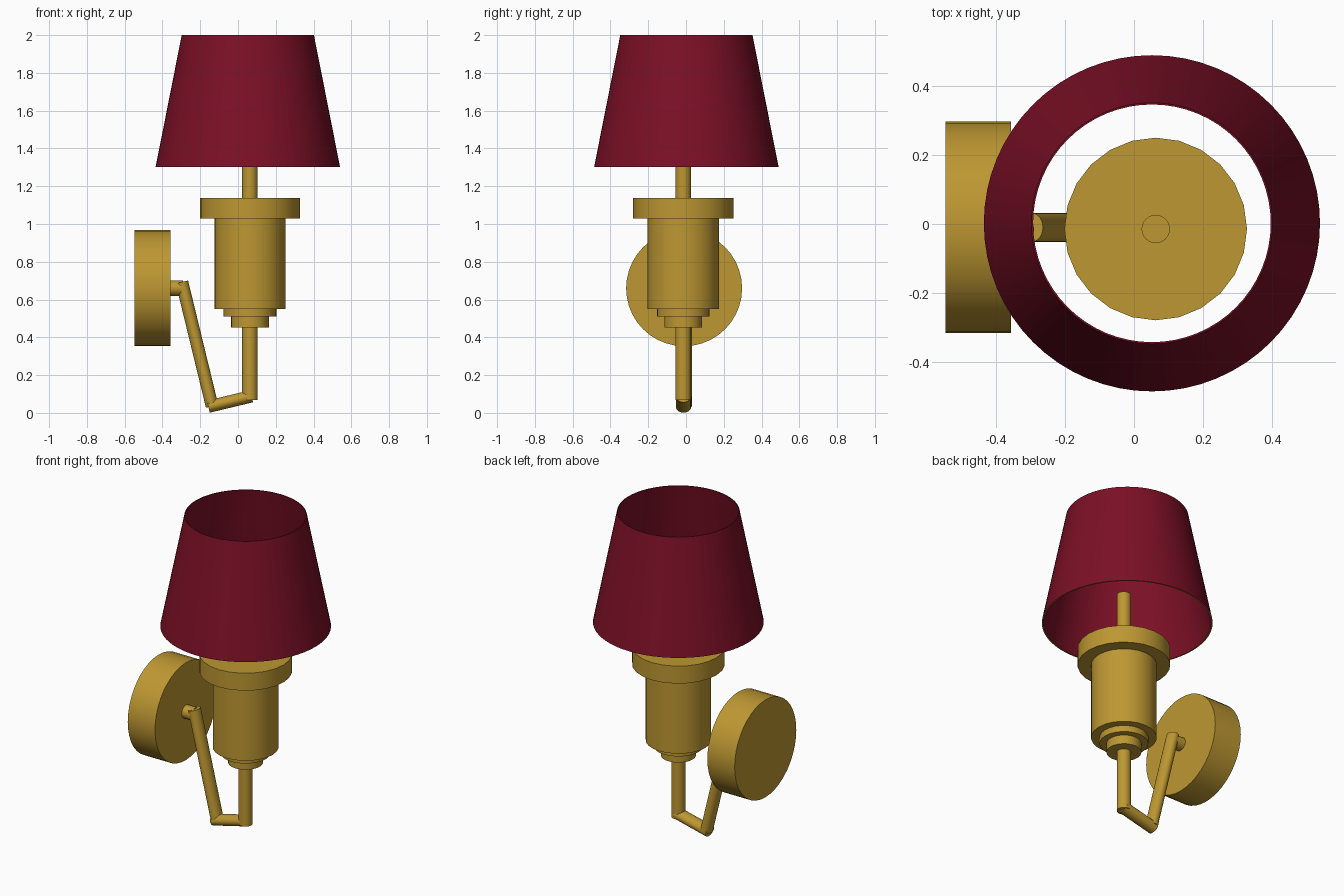
import bpy
import bmesh
import math
from mathutils import Vector

if "Cube" in bpy.data.objects:
    bpy.data.objects.remove(bpy.data.objects["Cube"], do_unlink=True)


def make_material(name, color):
    mat = bpy.data.materials.new(name)
    mat.use_nodes = True
    mat.diffuse_color = color
    mat.node_tree.nodes["Principled BSDF"].inputs["Base Color"].default_value = color
    return mat


brass = make_material("brass", (0.51, 0.31, 0.032, 1))
red = make_material("dark red fabric", (0.2, 0.005, 0.019, 1))


def finish(name, bm, materials):
    """Turn a bmesh into a named object, smooth with sharp rims."""
    bmesh.ops.recalc_face_normals(bm, faces=bm.faces)
    mesh = bpy.data.meshes.new(name)
    bm.to_mesh(mesh)
    bm.free()
    for mat in materials:
        mesh.materials.append(mat)
    obj = bpy.data.objects.new(name, mesh)
    bpy.context.collection.objects.link(obj)
    bpy.ops.object.select_all(action="DESELECT")
    obj.select_set(True)
    bpy.context.view_layer.objects.active = obj
    bpy.ops.object.shade_smooth_by_angle(angle=math.radians(35))
    return obj


def lathe(name, profile, centre, sides, materials, closed=False):
    """Revolve (radius, z) points; open profiles get flat end caps."""
    bm = bmesh.new()
    rings = []
    for radius, z in profile:
        angles = [math.tau * i / sides for i in range(sides)]
        rings.append([bm.verts.new((centre[0] + radius * math.cos(a),
                                    centre[1] + radius * math.sin(a), z)) for a in angles])
    pairs = list(zip(rings, rings[1:]))
    if closed:
        pairs.append((rings[-1], rings[0]))
    else:
        bm.faces.new(rings[0])
        bm.faces.new(rings[-1])
    for low, high in pairs:
        for i in range(sides):
            j = (i + 1) % sides
            bm.faces.new((low[i], low[j], high[j], high[i]))
    return finish(name, bm, materials)


def rod(name, start, end, radius, sides=24, flatten=1.0):
    """Capped cylinder between two points, optionally slimmer across its plane."""
    start, end = Vector(start), Vector(end)
    axis = end - start
    bm = bmesh.new()
    bmesh.ops.create_cone(bm, cap_ends=True, segments=sides, radius1=radius,
                          radius2=radius, depth=axis.length)
    along = axis.normalized()
    side = Vector((0, 1, 0))
    across = side.cross(along)
    for v in bm.verts:
        v.co = (start + end) / 2 + across * v.co.x * flatten + side * v.co.y + along * v.co.z
    return finish(name, bm, [brass])


# Wall plate and bent arm
arm_y = -0.01
rod("wall_plate", (-0.547, arm_y, 0.66), (-0.357, arm_y, 0.66), 0.307, 40)
rod("wall_stub", (-0.36, arm_y, 0.66), (-0.29, arm_y, 0.66), 0.041)
rod("arm_diagonal", (-0.297, arm_y, 0.693), (-0.137, arm_y, 0.035), 0.042, flatten=0.8)
rod("arm_link", (-0.157, -0.013, 0.033), (0.072, -0.013, 0.088), 0.041, flatten=0.8)

# Upright stem, stepped holder and lamp rod
axis = (0.063, -0.0145)
rod("stem", (*axis, 0.067), (*axis, 0.46), 0.041)
lathe("lamp_holder", [(0.1, 0.453), (0.1, 0.51), (0.14, 0.51), (0.14, 0.55),
                      (0.188, 0.55), (0.188, 1.028)], axis, 24, [brass])
lathe("holder_collar", [(0.265, 1.028), (0.265, 1.138)], axis, 24, [brass])
rod("lamp_rod", (*axis, 1.13), (*axis, 1.49), 0.041)

# Open tapered shade with a thin brass lower rim
shade = lathe("lampshade", [(0.48, 1.303), (0.488, 1.303), (0.35, 2.0), (0.345, 2.0)],
              (0.052, 0.002), 64, [red, brass], closed=True)
for face in shade.data.polygons:
    if face.normal.z < -0.9:
        face.material_index = 1
